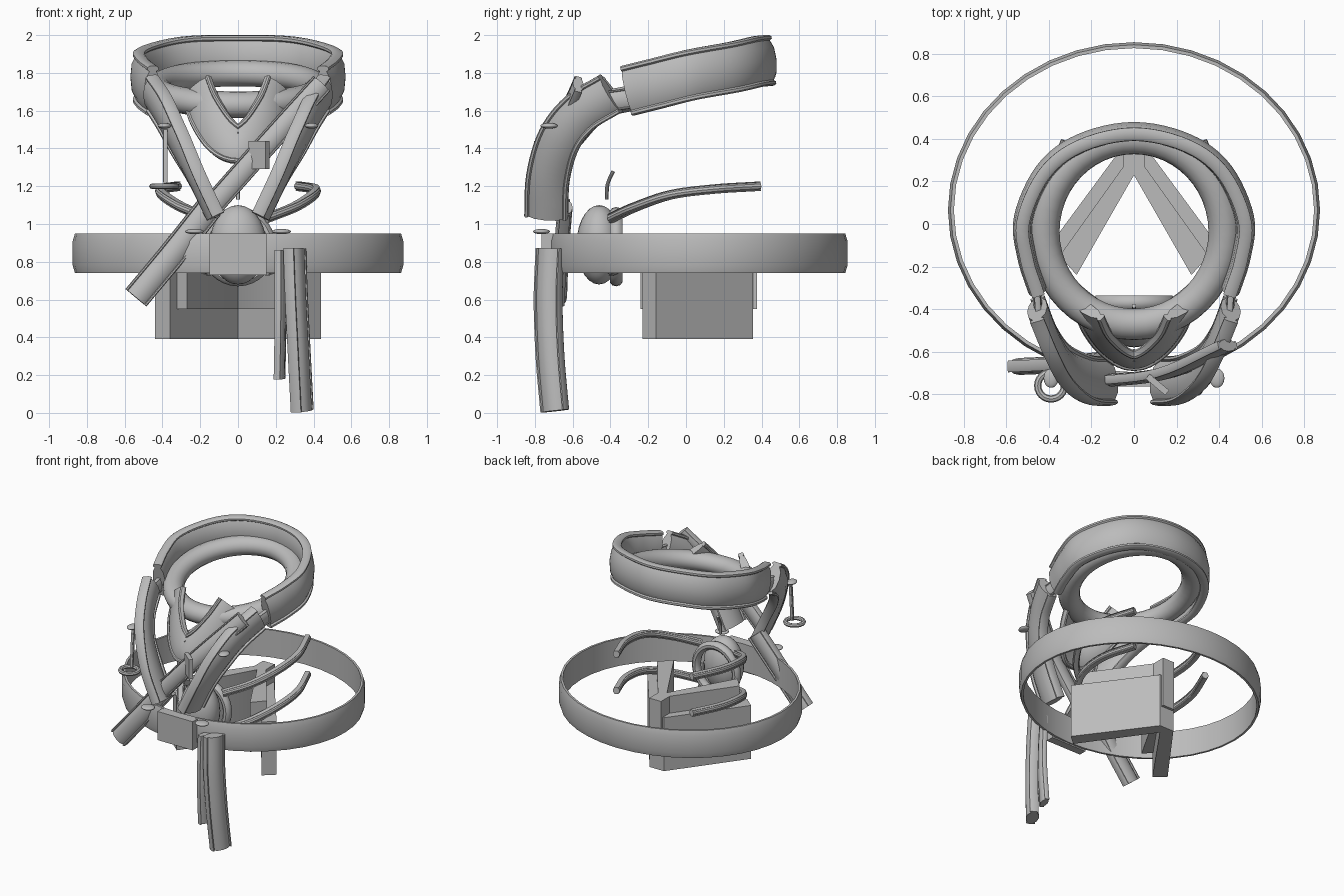
import bpy, bmesh, math
from mathutils import Vector, Matrix

if "Cube" in bpy.data.objects:
    bpy.data.objects.remove(bpy.data.objects["Cube"])

grey = bpy.data.materials.new("plain grey")
grey.diffuse_color = (0.5, 0.5, 0.5, 1)
grey.use_nodes = True
grey.node_tree.nodes["Principled BSDF"].inputs["Base Color"].default_value = grey.diffuse_color


def finish(name, bm, angle=35):
    bmesh.ops.recalc_face_normals(bm, faces=bm.faces)
    me = bpy.data.meshes.new(name)
    bm.to_mesh(me)
    bm.free()
    ob = bpy.data.objects.new(name, me)
    bpy.context.collection.objects.link(ob)
    me.materials.append(grey)
    bpy.ops.object.select_all(action='DESELECT')
    ob.select_set(True)
    bpy.context.view_layer.objects.active = ob
    bpy.ops.object.shade_smooth_by_angle(angle=math.radians(angle))
    return ob


def spline(pts, n=6):
    """Catmull-Rom through the points."""
    p = [Vector(q) for q in pts]
    p = [2 * p[0] - p[1]] + p + [2 * p[-1] - p[-2]]
    out = []
    for i in range(1, len(p) - 2):
        a, b, c, d = p[i - 1:i + 3]
        for k in range(n):
            t = k / n
            out.append(0.5 * (2 * b + (c - a) * t + (2 * a - 5 * b + 4 * c - d) * t * t
                              + (3 * b - a - 3 * c + d) * t ** 3))
    return out + [p[-2]]


def ribbon(name, pts, wdirs, width, thick):
    """Padded strap with thin piped edges swept along a path."""
    path = spline(pts)
    ws = spline(wdirs) if len(wdirs) > 1 else [Vector(wdirs[0])] * len(path)
    # cross-section: (across, through), soft middle between the pipings
    half = [(-.5, .2), (-.47, .34), (-.42, .34), (-.39, .22), (-.25, .42), (0, .5),
            (.25, .42), (.39, .22), (.42, .34), (.47, .34), (.5, .2)]
    prof = half + [(a, -b) for a, b in reversed(half)]
    bm = bmesh.new()
    rings = []
    for i, c in enumerate(path):
        t = (path[min(i + 1, len(path) - 1)] - path[max(i - 1, 0)]).normalized()
        w = ws[i] - t * ws[i].dot(t)
        w.normalize()
        n = t.cross(w)
        rings.append([bm.verts.new(c + w * a * width + n * b * thick) for a, b in prof])
    m = len(prof)
    for r, s in zip(rings, rings[1:]):
        for k in range(m):
            bm.faces.new((r[k], r[(k + 1) % m], s[(k + 1) % m], s[k]))
    bm.faces.new(rings[0])
    bm.faces.new(rings[-1])
    return finish(name, bm)


def torus(name, loc, rx, ry, tr, tz, rot=Matrix(), n=48, m=14):
    bm = bmesh.new()
    g = []
    for i in range(n):
        a = 2 * math.pi * i / n
        g.append([bm.verts.new(Vector(loc) + rot.to_3x3() @ Vector((
            (rx + tr * math.cos(b)) * math.cos(a), (ry + tr * math.cos(b)) * math.sin(a),
            tz * math.sin(b)))) for b in [2 * math.pi * j / m for j in range(m)]])
    for i in range(n):
        for j in range(m):
            p, q, k = g[i], g[(i + 1) % n], (j + 1) % m
            bm.faces.new((p[j], q[j], q[k], p[k]))
    return finish(name, bm)


def ball(name, loc, size):
    bm = bmesh.new()
    bmesh.ops.create_uvsphere(bm, u_segments=24, v_segments=14, radius=1,
                              matrix=Matrix.Translation(loc) @ Matrix.Diagonal((*size, 1)))
    return finish(name, bm, 60)


def box(name, loc, size, rotz=0):
    bm = bmesh.new()
    bmesh.ops.create_cube(bm, size=1, matrix=Matrix.Translation(loc)
                          @ Matrix.Rotation(rotz, 4, 'Z') @ Matrix.Diagonal((*size, 1)))
    return finish(name, bm)


def prism(name, poly, z0, z1):
    bm = bmesh.new()
    lo = [bm.verts.new((x, y, z0)) for x, y in poly]
    hi = [bm.verts.new((x, y, z1)) for x, y in poly]
    bm.faces.new(lo)
    bm.faces.new(hi)
    for i in range(len(poly)):
        j = (i + 1) % len(poly)
        bm.faces.new((lo[i], lo[j], hi[j], hi[i]))
    return finish(name, bm)


def flip(pts, s):
    return [(x * s, y, z) for x, y, z in pts]


def both(half):
    """Half path starting on the centre line -> full path."""
    return flip(half[:0:-1], -1) + half


# waist band
bm = bmesh.new()
N = 40
g = []
for i in range(N):
    a = 2 * math.pi * i / N
    g.append([bm.verts.new(((.875 - d) * math.cos(a), .065 + (.79 - d) * math.sin(a), z))
              for d, z in ((.012, .74), (0, .78), (0, .91), (.012, .95), (.028, .95), (.028, .74))])
for i in range(N):
    for k in range(6):
        p, q = g[i], g[(i + 1) % N]
        bm.faces.new((p[k], q[k], q[(k + 1) % 6], p[(k + 1) % 6]))
finish("waist_band", bm)
box("buckle", (0, -.735, .84), (.3, .06, .22))

# neck roll and standing collar
torus("neck_roll", (0, -.035, 1.715), .425, .445, .075, .07, Matrix.Rotation(.19, 4, 'X'))
collar = [(0, .435, 1.865), (.25, .38, 1.86), (.42, .25, 1.83), (.52, .03, 1.79),
          (.505, -.15, 1.745), (.455, -.31, 1.705)]
ribbon("collar", both(collar), [(0, -.1, 1)], .27, .09)

# neck scoop with two raised tips
scoop = [(0, -.64, 1.42), (.09, -.6, 1.47), (.17, -.51, 1.59), (.22, -.4, 1.72)]
ribbon("neck_scoop", both(scoop), both([(0, .35, 1), (-.2, .25, 1), (-.35, .1, .95), (-.4, 0, .9)]),
       .21, .06)

# parts on both sides
for s, side in ((-1, "left"), (1, "right")):
    lapel = [(.455, -.4, 1.69), (.39, -.56, 1.59), (.32, -.67, 1.45), (.22, -.73, 1.25),
             (.12, -.74, 1.04)]
    ws = [(0, -.55, .83), (0, -.5, .86), (0, -.68, .73), (0, -.9, .4), (0, -.93, .35)]
    ribbon(side + "_lapel", flip(lapel, s), ws, .23, .1)
    ribbon(side + "_collar_joint", flip([(.46, -.27, 1.67), (.455, -.34, 1.66), (.45, -.41, 1.65)], s),
           [(0, 0, 1)], .11, .04)
    # two cords, one above the other
    for drop, level in ((0, "upper"), (.28, "lower")):
        cord = [(.15, -.4, 1.03), (.3, -.27, 1.09), (.4, -.08, 1.155), (.405, .15, 1.185),
                (.32, .39, 1.2)]
        ribbon(f"{side}_{level}_cord", [(x, y, z - drop) for x, y, z in flip(cord, s)],
               [(0, 0, 1)], .05, .05)
    ball(side + "_lapel_stud", (s * .39, -.725, 1.52), (.035, .045, .015))
    ball(side + "_belt_stud", (s * .23, -.765, .96), (.05, .045, .014))
    # back panels meeting in a V, a tall one inside a low one
    prism(side + "_panel", [(s * x, y) for x, y in
          ((0, .355), (.06, .355), (.44, -.16), (.36, -.23), (0, .28))], .39, .8)
    prism(side + "_inner_panel", [(s * x, y) for x, y in
          ((0, .34), (.35, -.15), (.27, -.24), (0, .23))], .55, .93)
prism("panel_spine", [(-.05, .375), (.05, .375), (.05, .27), (-.05, .27)], .55, .93)

# crossing sash
ribbon("sash_upper", [(-.16, -.74, 1.07), (.15, -.7, 1.42), (.44, -.57, 1.74)],
       [(-.74, 0, .67)], .12, .06)
ribbon("sash_lower", [(-.54, -.67, .61), (-.34, -.66, .85), (-.15, -.64, 1.09)],
       [(-.78, 0, .63)], .145, .08)
box("sash_clasp", (.11, -.755, 1.365), (.12, .03, .15), -.7)

# hanging straps
ribbon("hanging_strap_long", [(.3, -.72, .87), (.31, -.73, .6), (.325, -.72, .3), (.34, -.695, .01)],
       [(.55, 1, 0)], .15, .09)
ribbon("hanging_strap_short", [(.225, -.72, .86), (.225, -.73, .5), (.22, -.71, .18)],
       [(.3, 1, 0)], .11, .05)

# rounded pouch behind the buckle
ball("pouch", (0, -.46, .89), (.15, .12, .21))
torus("pouch_ring", (0, -.37, .88), .17, .18, .03, .035, Matrix.Rotation(math.pi / 2, 4, 'X'), 32, 10)

# hanging ring with its link
torus("hanging_ring", (-.39, -.76, 1.2), .063, .063, .017, .015, n=24, m=8)
ribbon("ring_link", [(-.385, -.72, 1.5), (-.385, -.73, 1.38), (-.385, -.74, 1.22)], [(0, 1, 0)], .025, .025)
ribbon("small_hook", [(0, -.42, 1.13), (0, -.415, 1.21), (0, -.385, 1.28)], [(0, 1, 0)], .02, .02)
